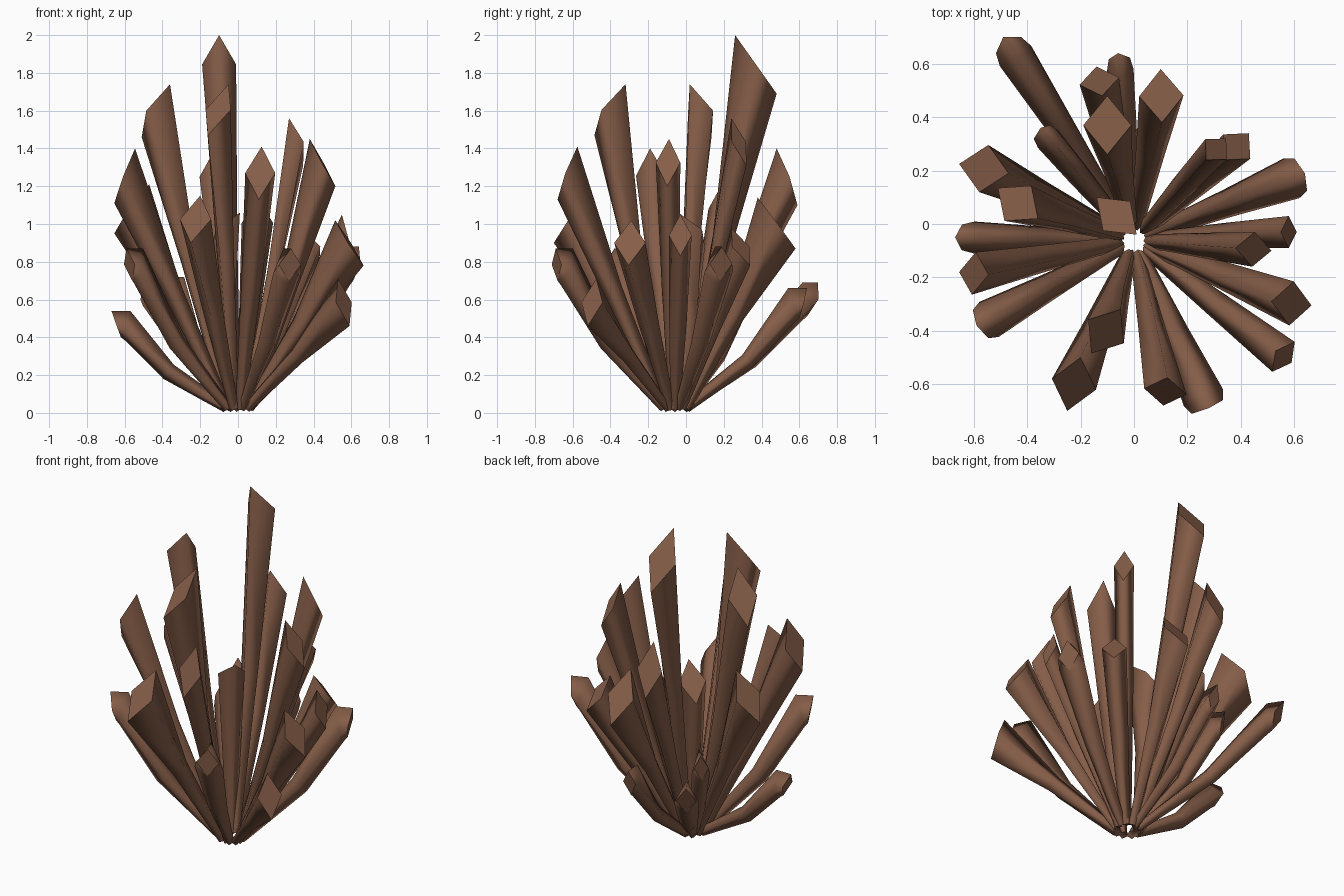
import bpy, bmesh
from mathutils import Vector

if "Cube" in bpy.data.objects:
    bpy.data.objects.remove(bpy.data.objects["Cube"])

brown = bpy.data.materials.new("bark brown")
brown.diffuse_color = (0.235, 0.11, 0.065, 1)
brown.use_nodes = True
brown.node_tree.nodes["Principled BSDF"].inputs["Base Color"].default_value = brown.diffuse_color

# slanted-cut spikes: (cut tip, low corner of cut, half width)
CUT = [
    ((-.12, .48, 1.40), (-.14, .59, 1.10), .075),
    ((-.10, .26, 2.00), (-.10, .48, 1.69), .09),
    ((.105, .38, 1.14), (.10, .58, .87), .083),
    ((.27, .24, 1.56), (.345, .32, 1.31), .055),
    ((.34, .24, .98), (.43, .34, .78), .068),
    ((.55, -.03, 1.05), (.61, -.03, .83), .06),
    ((.38, -.09, 1.45), (.515, -.10, 1.20), .065),
    ((.515, -.29, 1.02), (.665, -.305, .78), .083),
    ((.53, -.475, .71), (.59, -.52, .46), .07),
    ((.125, -.575, 1.41), (.11, -.68, 1.13), .08),
    ((-.05, -.32, 1.74), (-.16, -.485, 1.47), .08),
    ((-.20, -.50, 1.15), (-.25, -.70, .90), .085),
    ((-.545, -.19, 1.40), (-.655, -.18, 1.11), .08),
    ((-.47, .19, 1.21), (-.655, .225, .95), .09),
    ((-.36, .02, 1.74), (-.51, .135, 1.46), .083),
    ((.01, -.04, 1.06), (-.14, .10, .88), .075),
]
# low outward spikes with a rounded shoulder behind the cut
LOW = [
    ((-.49, .70, .69), (-.45, .64, .51), .07),
    ((-.35, .36, .72), (-.34, .33, .56), .05),
    ((-.06, .64, .66), (-.05, .60, .50), .05),
    ((.64, .19, .88), (.61, .18, .70), .08),
    ((.28, -.69, .87), (.27, -.68, .70), .08),
    ((-.59, -.38, .87), (-.56, -.37, .70), .075),
    ((-.67, -.05, .54), (-.62, -.05, .40), .06),
]
CENTRE = Vector((0, -.06, 0))


def spike(name, tip, low, w, shoulder):
    T, L = Vector(tip), Vector(low)
    M = (T + L) / 2
    out = M - CENTRE
    out.z = 0
    out.normalize()
    cut = L - T
    cut.z = 0
    face = out if shoulder else cut.normalized()
    s = Vector((-face.y, face.x, 0))
    base = CENTRE + out * .06 + Vector((0, 0, .025))
    axis = (M - base).normalized()
    up = (axis.cross(s)).normalized()
    if up.dot(T - L) < 0:
        up = -up

    def ring(c, r):
        return [c + up * r, c + s * r, c - up * r, c - s * r]

    mid = base.lerp(M, .5) + out * .015
    if shoulder:
        mid -= Vector((0, 0, .03))
    rings = [ring(base, .026), ring(mid, .026 + .34 * w)]
    if shoulder:
        rings.append([T - out * .10, M + s * w - axis * .06,
                      L - axis * .03, M - s * w - axis * .06])
        tw = w * .8
    else:
        tw = w
    rings.append([T, M + s * tw, L, M - s * tw])

    bm = bmesh.new()
    vs = [[bm.verts.new(p) for p in r] for r in rings]
    for a, b in zip(vs, vs[1:]):
        for i in range(4):
            j = (i + 1) % 4
            bm.faces.new((a[i], a[j], b[j], b[i])).smooth = True
    bm.faces.new(vs[0])
    bm.faces.new(vs[-1])
    bmesh.ops.recalc_face_normals(bm, faces=bm.faces)
    me = bpy.data.meshes.new(name)
    bm.to_mesh(me)
    bm.free()
    me.materials.append(brown)
    bpy.context.collection.objects.link(bpy.data.objects.new(name, me))


for i, (t, l, w) in enumerate(CUT):
    spike(f"tall_spike_{i + 1}", t, l, w, False)
for i, (t, l, w) in enumerate(LOW):
    spike(f"low_spike_{i + 1}", t, l, w, True)
